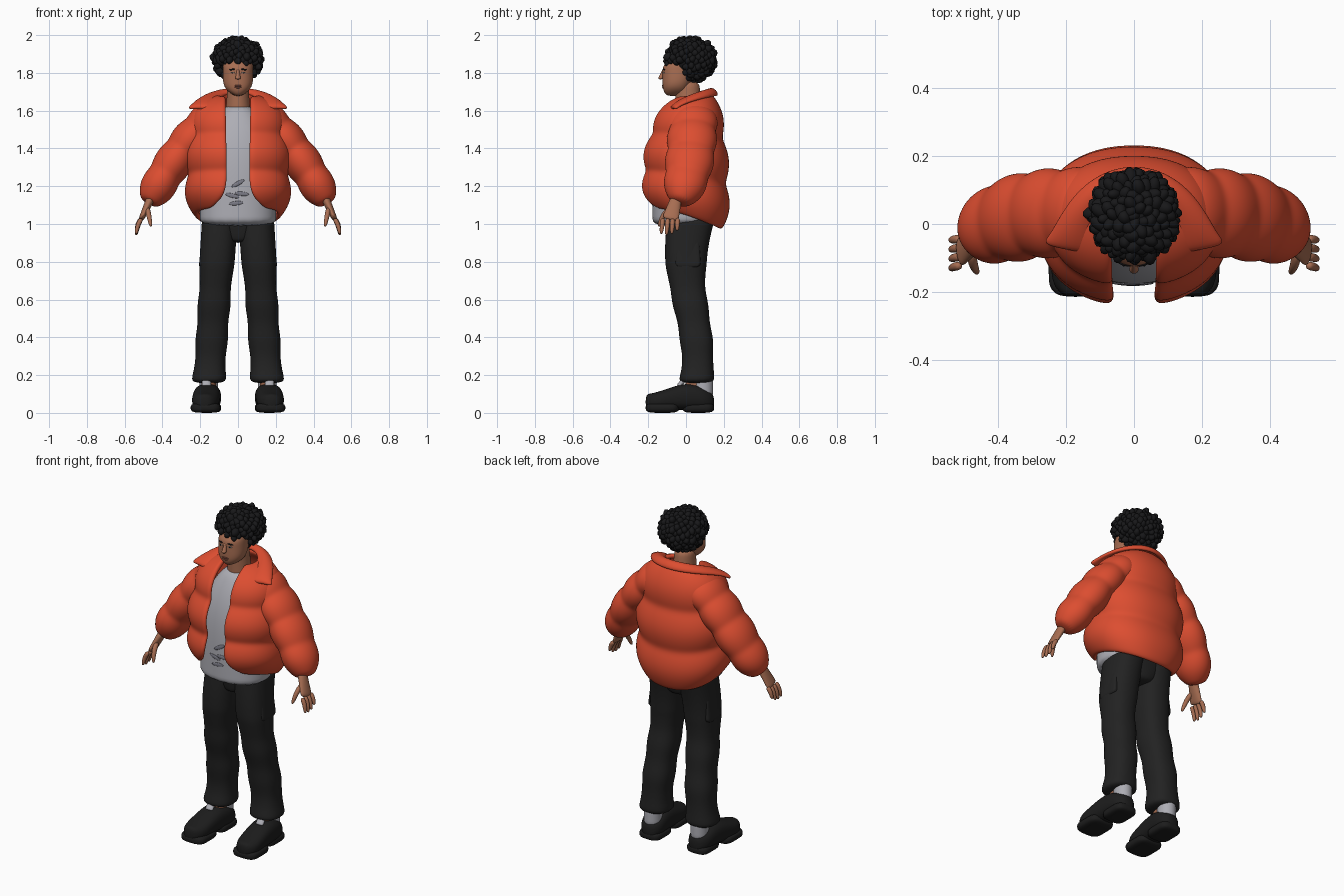
import bpy, bmesh, math, random
from math import sin, cos, pi, sqrt
from mathutils import Vector, Matrix
from mathutils.bvhtree import BVHTree

random.seed(4)
if "Cube" in bpy.data.objects:
    bpy.data.objects.remove(bpy.data.objects["Cube"])
ALONG_Y, ALONG_Z = Vector((0, 1, 0)), Vector((0, 0, 1))


def material(name, red, green, blue):
    mat = bpy.data.materials.new(name)
    mat.use_nodes = True
    mat.diffuse_color = (red, green, blue, 1)
    mat.node_tree.nodes["Principled BSDF"].inputs["Base Color"].default_value = mat.diffuse_color
    return mat


ORANGE = material("orange red padding", .72, .075, .03)
GREY = material("light grey cotton", .42, .42, .46)
SMUDGE = material("dark grey print", .2, .2, .24)
BLACK = material("charcoal trousers", .016, .016, .016)
SHOE = material("black shoe", .012, .012, .012)
HAIR = material("black hair", .009, .009, .01)
SKIN = material("brown skin", .39, .155, .085)
LIP = material("dark lip", .24, .08, .055)
EYE = material("eye white", .5, .45, .42)


def finish(name, bm, mat, mirror=False, thickness=0, levels=2):
    bmesh.ops.recalc_face_normals(bm, faces=bm.faces[:])
    mesh = bpy.data.meshes.new(name)
    bm.to_mesh(mesh)
    bm.free()
    mesh.materials.append(mat)
    mesh.shade_smooth()
    obj = bpy.data.objects.new(name, mesh)
    bpy.context.collection.objects.link(obj)
    if mirror:
        obj.modifiers.new("Mirror", 'MIRROR')
    if thickness:
        padding = obj.modifiers.new("Padding", 'SOLIDIFY')
        padding.thickness, padding.offset = thickness, 0
    if levels:
        smooth = obj.modifiers.new("Smooth", 'SUBSURF')
        smooth.levels = smooth.render_levels = levels
    return obj


def steps(count):
    """Even fractions from zero to one."""
    return [i / count for i in range(count + 1)]


def signed_power(value, exponent):
    return math.copysign(abs(value) ** exponent, value)


def puff(t, count):
    """Padding swelling between stitched seams."""
    return abs(sin(pi * t * count))


def skin_rows(bm, rows, closed=False):
    verts = [[bm.verts.new(point) for point in row] for row in rows]
    for low, high in zip(verts, verts[1:]):
        for i in range(len(low) if closed else len(low) - 1):
            j = (i + 1) % len(low)
            bm.faces.new((low[i], low[j], high[j], high[i]))
    if closed:
        bm.faces.new(verts[0])
        bm.faces.new(verts[-1])


def tube(name, points, mat, side=ALONG_Y, axis=None, square=1, sides=16, mirror=False):
    """Closed loft through points (x, y, z, first radius, second radius)."""
    centres = [Vector(point[:3]) for point in points]
    rows = []
    for i, (centre, point) in enumerate(zip(centres, points)):
        ahead, behind = centres[min(i + 1, len(centres) - 1)], centres[max(i - 1, 0)]
        tangent = axis or (ahead - behind).normalized()
        across = tangent.cross(side).normalized()
        up = across.cross(tangent)
        angles = [math.tau * k / sides for k in range(sides)]
        rows.append([centre + across * point[3] * signed_power(cos(a), square)
                     + up * point[4] * signed_power(sin(a), square) for a in angles])
    bm = bmesh.new()
    skin_rows(bm, rows, closed=True)
    return finish(name, bm, mat, mirror)


def body(name, rings, mat, square=.9):
    """Centred loft through rings (height, half width, front, back)."""
    points = [(0, (front + back) / 2, z, width, (back - front) / 2)
              for z, width, front, back in rings]
    return tube(name, points, mat, axis=ALONG_Z, square=square, sides=20)


# Trousers: hips, legs with slouched hems, side pockets
body("trouser_hips", [(.9 + .13 * t, .04 + .15 * sqrt(t), -.07 - .03 * sqrt(t), .1 + .04 * sqrt(t))
                      for t in steps(6)], BLACK)
legs = []
for t in steps(24):
    bulge = .009 if t < .08 else .007 if t > .69 else .003 * sin(30 * t)
    legs.append((.155 - .06 * t, .031 * (1 + cos(5.3 * t - .7)), .155 + .88 * t,
                 .083 + .007 * t + bulge, .085 + .037 * t * t + bulge))
tube("trouser_leg", legs, BLACK, axis=ALONG_Z, square=.85, mirror=True)
tube("cargo_pocket", [(.187 - .01 * t, .01, .765 + .16 * t, .022 - .008 * t, .07 - .01 * t)
                      for t in steps(4)], BLACK, axis=ALONG_Z, square=.5, mirror=True)

# Shoes: upper from toe to heel, split sole, sock, ankle and tongue
upper = []
for t in steps(12):
    height = .042 + .028 * sin(pi * t ** 1.5)
    upper.append((.177 - .022 * t, .365 * t - .215, .015 + height,
                  .03 + .044 * (1 - abs(2 * t - 1) ** 6), height))
tube("shoe_upper", upper, SHOE, side=ALONG_Z, axis=ALONG_Y, square=.8, mirror=True)
for part, x, y, length, width in (("toe", .172, -.125, .09, .08), ("heel", .158, .065, .085, .07)):
    sole = []
    for t in steps(8):
        round_off = 1 - .4 * abs(2 * t - 1) ** 6
        sole.append((x, y + length * (2 * t - 1), .027, width * round_off, .027 * round_off))
    tube(part + "_sole", sole, SHOE, side=ALONG_Z, axis=ALONG_Y, square=.6, mirror=True)
tube("sock", [(.155, .09, .08 + .12 * t, .05, .055) for t in steps(3)],
     GREY, axis=ALONG_Z, mirror=True)
tube("ankle", [(.155, .045, .1 + .1 * t, .04, .05) for t in steps(3)],
     SKIN, axis=ALONG_Z, mirror=True)
tube("shoe_tongue", [(.167, .03 * t - .04, .14 + .035 * t, .024, .013) for t in steps(3)],
     GREY, mirror=True)

# Shirt
shirt = body("shirt", [(.985 + .65 * t, .06 + .145 * (1 - t ** 5), -.055 - .125 * (1 - t ** 4),
                        .09 + .055 * (1 - t ** 4)) for t in steps(12)], GREY)

# Jacket body: open padded shell, hem dropping towards the back
SQUARE = .9
rows = []
for t in steps(18):
    swell = .026 * puff(t, 3) - .008
    slope = (1 - t ** 3) ** .8
    hem = (1 - t) ** 9
    width = .1 + .158 * sqrt(1 - t ** 4) + swell - .04 * hem
    front, back = -.05 - .168 * slope - swell + .03 * hem, .125 + .08 * slope + swell - .02 * hem
    gap = .053 + .09 * (1 - t) ** 12 + .012 * t
    start = math.asin((gap / width) ** (1 / SQUARE))
    row = []
    for u in steps(28):
        angle = start + (math.tau - 2 * start) * u
        depth = (1 - signed_power(cos(angle), SQUARE)) / 2
        row.append((width * signed_power(sin(angle), SQUARE), front + (back - front) * depth,
                    1.09 + .58 * t + depth ** 1.5 * (.135 * t - .115)))
    rows.append(row)
bm = bmesh.new()
skin_rows(bm, rows)
finish("jacket_body", bm, ORANGE, thickness=.03)

# Jacket collar: folded band from the pointed front tip to the back centre
rows = []
for t in steps(7):
    angle, tip = pi / 2 - 2.6 * (1 - t), 1 - t
    inner = Vector((.085 * cos(angle) + .025 * tip, .03 + .08 * sin(angle) - .06 * tip ** 3,
                    1.695 - .12 * tip ** 2))
    outer = Vector((.17 * cos(angle) + .19 * tip ** 3, .03 + .14 * sin(angle) + .03 * tip ** 3,
                    1.68 - .075 * tip ** 2))
    rows.append((inner, (inner + outer) / 2 + ALONG_Z * .03, outer))
bm = bmesh.new()
skin_rows(bm, rows)
finish("jacket_collar", bm, ORANGE, mirror=True, thickness=.028)

# Padded sleeves, gathered at the wrist
sleeve = []
for t in steps(24):
    radius = .045 + .046 * (1 - t ** 12) + .012 * puff(t, 4)
    sleeve.append((.12 + .355 * t, .035 - .07 * t ** 3, 1.56 - .45 * t ** 1.4,
                   radius, radius + .032 * (1 - t ** 5)))
tube("sleeve", sleeve, ORANGE, sides=20, mirror=True)

# Hands
tube("palm", [(.46 + .055 * t, -.05 - .035 * t, 1.14 - .12 * t, .024 - .01 * t, .03 + .016 * t)
              for t in steps(4)], SKIN, mirror=True)
for i, finger in enumerate(("index", "middle", "ring", "little")):
    y, length = .026 * i - .122, .09 - .006 * abs(i - 1) ** 2
    tube(finger + "_finger", [(.51 + .03 * sqrt(t), y * (1 + .08 * t), 1.03 - length * t,
                               .014 - .006 * t ** 3, .014 - .006 * t ** 3) for t in steps(3)],
         SKIN, sides=8, mirror=True)
tube("thumb", [(.48 - .02 * t, -.08 - .065 * sqrt(t), 1.085 - .1 * t,
                .016 - .008 * t * t, .017 - .009 * t * t) for t in steps(3)],
     SKIN, sides=8, mirror=True)

# Neck, head from chin to crown, and nose
body("neck", [(1.56 + .2 * t, .075 - .02 * sqrt(t), -.055 - .005 * t, .09 - .02 * t)
              for t in steps(4)], SKIN, square=1)
rings = []
for t in steps(14):
    end = abs(1.9 * t - .95)
    forehead = .2 * max(0, t - .62)
    rings.append((1.677 + .25 * t, .081 * (1 - end ** 4), .035 * end ** 6 - .125 + forehead,
                  .11 * sqrt(t) - .03))
head = body("head", rings, SKIN)
tube("nose", [(0, -.112 - .024 * t, 1.825 - .06 * t, .008 + .009 * t ** 2, .01 + .005 * t)
              for t in steps(4)], SKIN, axis=ALONG_Z, sides=10)


def plate(name, target, x, z, width, height, mat, tilt=0, mirror=False, lift=0):
    """Thin oval laid on the front surface of the target."""
    bpy.context.view_layer.update()
    tree = BVHTree.FromObject(target, bpy.context.evaluated_depsgraph_get())
    hit, normal = tree.ray_cast(Vector((x, -1, z)), ALONG_Y)[:2]
    turn = normal.to_track_quat('-Y', 'Z').to_matrix().to_4x4()
    bm = bmesh.new()
    bmesh.ops.create_icosphere(bm, subdivisions=3, radius=1)
    bm.transform(Matrix.Translation(hit + normal * lift) @ turn @ Matrix.Rotation(tilt, 4, 'Y')
                 @ Matrix.Diagonal((width, .004, height, 1)))
    finish(name, bm, mat, mirror, levels=0)


plate("eye", head, .03, 1.802, .012, .004, EYE, mirror=True)
plate("iris", head, .03, 1.802, .004, .004, HAIR, mirror=True, lift=.002)
plate("eyebrow", head, .032, 1.818, .018, .004, HAIR, tilt=.1, mirror=True)
plate("upper_lip", head, 0, 1.732, .022, .004, LIP)
plate("lower_lip", head, 0, 1.723, .018, .005, LIP)

# Printed streaks on the shirt
for x, z, tilt in ((0, 1.215, -.5), (.02, 1.16, .1), (-.03, 1.15, .25), (-.01, 1.11, -.1)):
    plate("shirt_streak", shirt, x, z, .038, .011, SMUDGE, tilt, lift=.001)

# Curly hair: a cap covered in outward-pointing curls, open around the face
bm = bmesh.new()
centre = Vector((0, .024, 1.87))
bmesh.ops.create_icosphere(bm, subdivisions=3, radius=1, matrix=Matrix.Translation(
    centre + Vector((0, .006, .005))) @ Matrix.Diagonal((.112, .11, .102, 1)))
COUNT = 230
for i, t in enumerate(steps(COUNT)):
    height = 1 - 2 * t
    angle, radius = i * pi * (3 - sqrt(5)), sqrt(1 - height * height)
    outward = Vector((radius * cos(angle), radius * sin(angle), height))
    spot = centre + Matrix.Diagonal((.115, .118, .104)) @ outward * random.uniform(.92, 1.04)
    if spot.z < 1.852 and spot.y < -.005 or spot.z < 1.76 and spot.y < .02:
        continue
    lean = outward + Vector([random.uniform(-.6, .6) for axis in range(3)])
    size = random.uniform(.85, 1.2)
    bmesh.ops.create_icosphere(bm, subdivisions=2, radius=size, matrix=Matrix.Translation(spot)
                               @ lean.to_track_quat('Z', 'Y').to_matrix().to_4x4()
                               @ Matrix.Diagonal((.018, .021, .029, 1)))
finish("curly_hair", bm, HAIR, levels=0)
